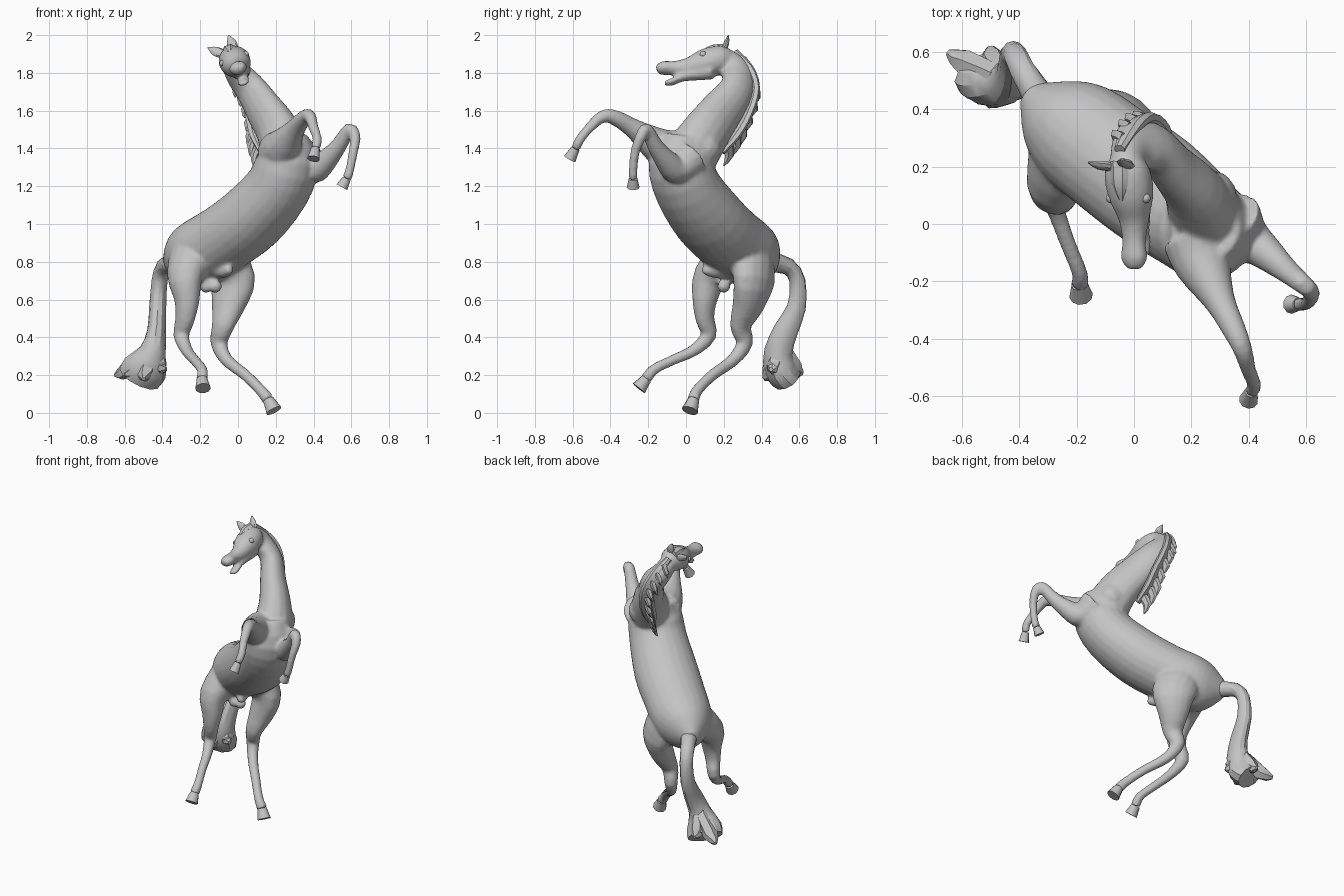
import bpy
import bmesh
import math
import random
from mathutils import Vector

random.seed(4)
start_cube = bpy.data.objects.get("Cube")
if start_cube:
    bpy.data.objects.remove(start_cube, do_unlink=True)

grey = bpy.data.materials.new("plain grey")
grey.use_nodes = True
colour = (0.55, 0.55, 0.55, 1)
grey.diffuse_color = colour
grey.node_tree.nodes["Principled BSDF"].inputs["Base Color"].default_value = colour

FLANK = Vector((0.61, 0.79, 0))     # sideways across the trunk
NECK_SIDE = Vector((0.85, 0.5, 0))
HEAD_SIDE = Vector((0.93, 0, 0.36))  # the head is tilted


def spline(rings, steps):
    """Catmull-Rom through rings of (x, y, z, half width, half depth)."""
    keys = [Vector(r if len(r) == 5 else (*r, r[3])) for r in rings]
    out = []
    for i in range(len(keys) - 1):
        p0, p1 = keys[max(i - 1, 0)], keys[i]
        p2, p3 = keys[i + 1], keys[min(i + 2, len(keys) - 1)]
        for s in range(steps):
            t = s / steps
            out.append(p1 + (p2 - p0) * (t / 2)
                       + (p0 * 2 - p1 * 5 + p2 * 4 - p3) * (t * t / 2)
                       + (p1 * 3 - p0 - p2 * 3 + p3) * (t ** 3 / 2))
    return out + [keys[-1]]


def loft(bm, rings, side, sides=16, steps=3):
    """Skin elliptical sections along a path, capped at both ends."""
    path = spline(rings, steps)
    centres = [Vector(p[:3]) for p in path]
    loops = []
    for i, p in enumerate(path):
        along = (centres[min(i + 1, len(path) - 1)] - centres[max(i - 1, 0)]).normalized()
        across = (side - along * side.dot(along)).normalized()
        up = along.cross(across)
        loop = []
        for k in range(sides):
            a = math.tau * k / sides
            loop.append(bm.verts.new(centres[i] + across * (p[3] * math.cos(a))
                                     + up * (p[4] * math.sin(a))))
        loops.append(loop)
    for lower, upper in zip(loops, loops[1:]):
        for k in range(sides):
            n = (k + 1) % sides
            bm.faces.new((lower[k], lower[n], upper[n], upper[k]))
    bm.faces.new(loops[0][::-1])
    bm.faces.new(loops[-1])


def finish(bm, name, angle=40):
    bmesh.ops.recalc_face_normals(bm, faces=bm.faces)
    mesh = bpy.data.meshes.new(name)
    bm.to_mesh(mesh)
    bm.free()
    mesh.materials.append(grey)
    obj = bpy.data.objects.new(name, mesh)
    bpy.context.collection.objects.link(obj)
    bpy.ops.object.select_all(action="DESELECT")
    obj.select_set(True)
    bpy.context.view_layer.objects.active = obj
    bpy.ops.object.shade_smooth_by_angle(angle=math.radians(angle))
    return obj


def ball(bm, centre, radius):
    made = bmesh.ops.create_icosphere(bm, subdivisions=2, radius=radius)
    bmesh.ops.translate(bm, verts=made["verts"], vec=centre)


# Trunk, from the dock to the chest
trunk = [(-.37, .46, .8, .04, .05), (-.29, .39, .82, .14, .15), (-.2, .32, .85, .19, .18),
         (-.08, .23, .92, .2, .18), (.07, .12, 1.03, .205, .18), (.21, .01, 1.19, .185, .17),
         (.26, -.03, 1.33, .17, .165), (.25, -.01, 1.45, .12, .12)]
# Neck, from the withers to the poll
neck = [(.26, .01, 1.34, .14, .15), (.21, .11, 1.49, .105, .135), (.14, .19, 1.6, .085, .12),
        (.07, .27, 1.71, .072, .1), (0, .27, 1.8, .065, .09), (-.03, .22, 1.87, .055, .06)]
# Skull and muzzle
skull = [(-.03, .25, 1.87, .04, .045), (-.025, .19, 1.87, .08, .075), (-.01, .1, 1.85, .08, .078),
         (0, .02, 1.83, .055, .055), (0, -.06, 1.825, .042, .038), (0, -.12, 1.825, .048, .036),
         (0, -.155, 1.815, .028, .022)]
jaw = [(.02, .14, 1.81, .05, .045), (.02, .06, 1.795, .042, .035), (.025, -.02, 1.775, .032, .02),
       (.03, -.08, 1.75, .034, .017), (.03, -.115, 1.745, .02, .012)]

# Legs, from the body to the fetlock; the hoof follows
legs = {
    "left_hind": [(-.1, .34, .82, .12, .14), (-.03, .36, .7, .09, .14), (-.05, .33, .57, .075, .1),
                  (-.08, .29, .46, .052, .064), (-.1, .31, .37, .042, .048), (-.06, .25, .28, .034),
                  (.04, .14, .2, .03), (.12, .06, .12, .03), (.16, .04, .07, .034)],
    "right_hind": [(-.24, .24, .82, .12, .14), (-.28, .13, .72, .09, .1), (-.27, .1, .6, .065, .07),
                   (-.28, .1, .5, .048, .055), (-.3, .12, .41, .04, .044), (-.27, .04, .33, .032),
                   (-.23, -.07, .28, .028), (-.19, -.17, .23, .028), (-.19, -.21, .18, .032)],
    "right_fore": [(.22, -.06, 1.38, .12), (.24, -.14, 1.41, .1), (.3, -.27, 1.5, .055),
                   (.35, -.37, 1.56, .042), (.38, -.44, 1.57, .034), (.4, -.51, 1.51, .027),
                   (.42, -.56, 1.45, .025), (.41, -.585, 1.4, .026)],
    "left_fore": [(.34, .02, 1.35, .11), (.4, -.05, 1.29, .08), (.46, -.1, 1.33, .062),
                  (.53, -.16, 1.41, .044), (.59, -.21, 1.5, .035), (.62, -.24, 1.46, .03),
                  (.61, -.27, 1.38, .025), (.59, -.28, 1.28, .024), (.575, -.28, 1.24, .026)],
}
toes = {"left_hind": (.19, .02, .012), "right_hind": (-.185, -.25, .13),
        "right_fore": (.4, -.615, 1.345), "left_fore": (.55, -.28, 1.195)}

# Body: overlapping forms fused into one skin
bm = bmesh.new()
loft(bm, trunk, FLANK, sides=24)
loft(bm, neck, NECK_SIDE)
loft(bm, skull, HEAD_SIDE)
loft(bm, jaw, HEAD_SIDE)
for rings in legs.values():
    loft(bm, rings, FLANK)
# Withers and underside
ball(bm, (.27, .1, 1.4), .09)
loft(bm, [(-.12, .22, .76, .05), (-.07, .14, .75, .035), (-.04, .09, .76, .02)], FLANK)
for x in (-.17, -.12):
    ball(bm, (x, .2, .67), .036)
body = finish(bm, "body")
fuse = body.modifiers.new("fuse", "REMESH")
fuse.mode = "VOXEL"
fuse.voxel_size = 0.011
fuse.use_smooth_shade = True
soften = body.modifiers.new("soften", "SMOOTH")
soften.factor = 0.5
soften.iterations = 5

# Hooves, flaring to a flat sole
for name, rings in legs.items():
    bm = bmesh.new()
    x, y, z, r = rings[-1][:4]
    top, toe = Vector((x, y, z)), Vector(toes[name])
    mid = top.lerp(toe, 0.4)
    loft(bm, [(*top, r * .9), (*mid, r * 1.05), (*toe, r * 1.3)], FLANK, sides=10, steps=1)
    finish(bm, name + "_hoof")

# Ears
ears = {"left_ear": [(-.02, .2, 1.92, .025, .016), (-.035, .215, 1.96, .026, .014),
                     (-.05, .225, 2, .003, .003)],
        "right_ear": [(-.08, .2, 1.9, .025, .016), (-.12, .205, 1.915, .026, .014),
                      (-.16, .215, 1.935, .003, .003)]}
for name, rings in ears.items():
    bm = bmesh.new()
    loft(bm, rings, HEAD_SIDE if name == "left_ear" else Vector((0, .3, 1)), sides=8)
    finish(bm, name)

# Eyes, just proud of the skull
for name, sign in (("left_eye", 1), ("right_eye", -1)):
    bm = bmesh.new()
    ball(bm, Vector((-.02, .09, 1.875)) + HEAD_SIDE * (sign * .065), .018)
    finish(bm, name)

# Mane: a crest with pointed locks falling to the right side
crest = [(-.05, .26, 1.91, .02, .02), (-.01, .33, 1.82, .04, .025), (.04, .36, 1.71, .045, .025),
         (.08, .32, 1.58, .05, .025), (.1, .26, 1.47, .045, .025), (.13, .19, 1.38, .02, .015)]
bm = bmesh.new()
loft(bm, crest, NECK_SIDE, sides=8)
for p in spline(crest, 2)[1:-1]:
    root = Vector(p[:3])
    drop = Vector((-.03, -.02, -.1)) * random.uniform(.8, 1.2)
    bend = root + drop * .5 + Vector((-.015, .02, 0))
    loft(bm, [(*root, .03, .022), (*bend, .028, .016), (*(root + drop), .004, .004)],
         Vector((.5, -.8, 0)), sides=6, steps=2)
finish(bm, "mane", 30)

# Forelock
bm = bmesh.new()
loft(bm, [(-.05, .22, 1.93, .035, .02), (-.05, .14, 1.93, .03, .016), (-.04, .07, 1.905, .005, .005)],
     HEAD_SIDE, sides=6)
finish(bm, "forelock", 30)

# Tail: arched dock, then hair flaring into a swept tuft
bm = bmesh.new()
loft(bm, [(-.33, .44, .8, .055), (-.39, .54, .775, .045), (-.415, .59, .7, .042),
          (-.425, .585, .56, .045, .05), (-.43, .53, .44, .05, .065), (-.45, .49, .33, .07, .075),
          (-.49, .5, .24, .12, .09), (-.52, .53, .19, .12, .085)],
     Vector((1, 0, 0)), sides=12, steps=2)
for tip in ((-.65, .6, .2), (-.6, .46, .2), (-.5, .41, .18), (-.38, .45, .23), (-.5, .62, .21)):
    loft(bm, [(-.45, .5, .36, .04), (*Vector((-.48, .5, .27)).lerp(Vector(tip), .6), .05),
              (*tip, .012)], Vector((1, .3, 0)), sides=6, steps=2)
finish(bm, "tail", 30)
